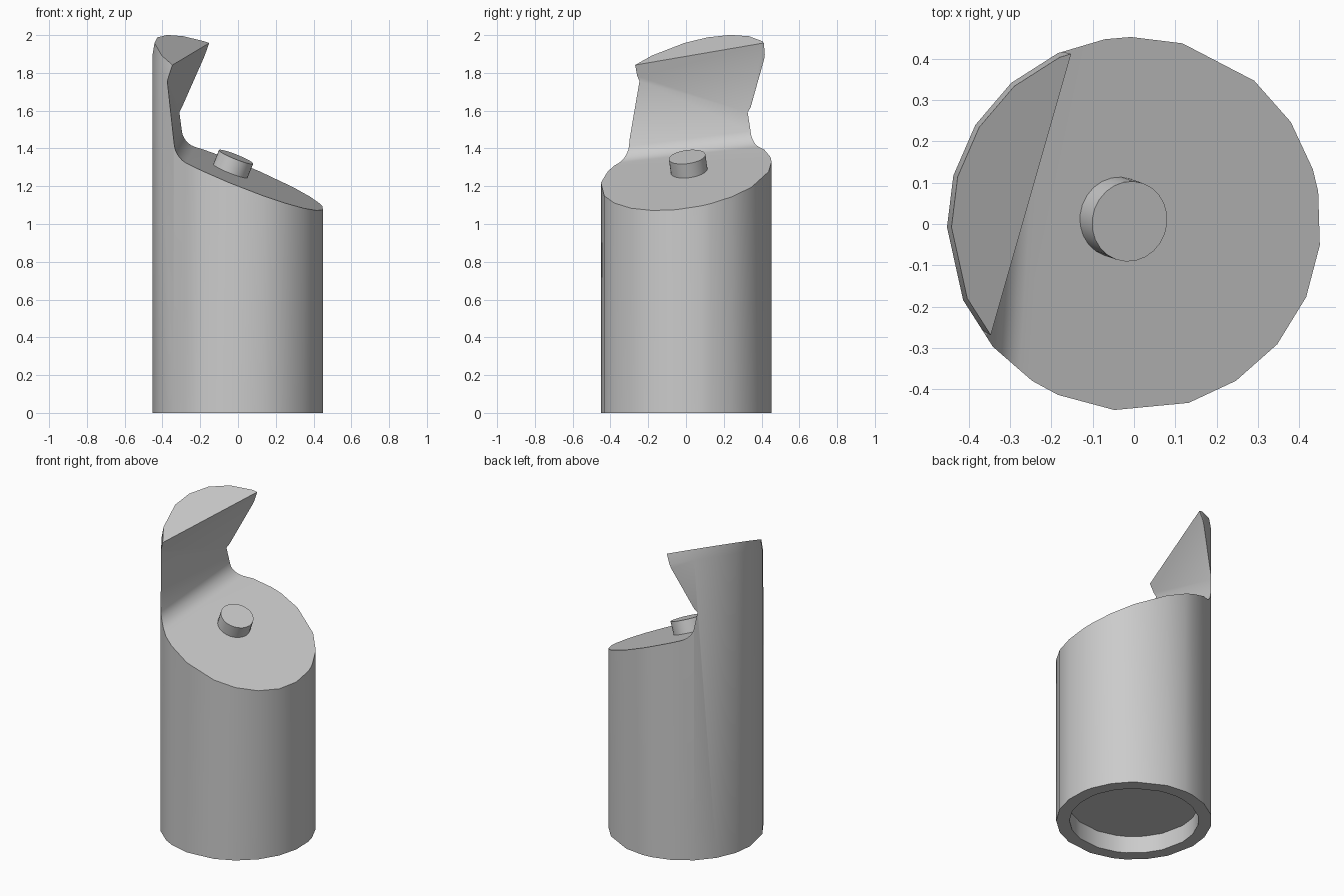
import bpy, bmesh, math
from mathutils import Vector, Matrix

if "Cube" in bpy.data.objects:
    bpy.data.objects.remove(bpy.data.objects["Cube"])

grey = bpy.data.materials.new("plain_grey")
grey.use_nodes = True
grey.diffuse_color = (0.6, 0.6, 0.6, 1)
grey.node_tree.nodes["Principled BSDF"].inputs["Base Color"].default_value = (0.6, 0.6, 0.6, 1)


def add_object(name, bm):
    bmesh.ops.recalc_face_normals(bm, faces=bm.faces)
    mesh = bpy.data.meshes.new(name)
    bm.to_mesh(mesh)
    bm.free()
    mesh.materials.append(grey)
    ob = bpy.data.objects.new(name, mesh)
    bpy.context.collection.objects.link(ob)
    return ob


def activate(ob):
    bpy.ops.object.select_all(action="DESELECT")
    ob.select_set(True)
    bpy.context.view_layer.objects.active = ob


def smooth(ob):
    activate(ob)
    bpy.ops.object.shade_smooth_by_angle(angle=math.radians(32))


def top_plane(x, y):
    return 1.773 - 0.425 * x + 0.293 * y


# Round body: slightly uneven column with a recessed base and slanted top
RADIUS = 0.453
ANGLES = [-6.5, 10, 17, 33, 50, 75, 91, 99, 114, 131, 148, 165, 181,
          204, 221, 237, 246, 264, 287, 303, 320, 337]
rim = [(RADIUS * math.cos(math.radians(a)), RADIUS * math.sin(math.radians(a))) for a in ANGLES]

bm = bmesh.new()


def ring(scale, height):
    return [bm.verts.new((x * scale, y * scale, height(x * scale, y * scale))) for x, y in rim]


rings = [ring(0.83, lambda x, y: 0.11),
         ring(0.83, lambda x, y: 0),
         ring(1, lambda x, y: 0),
         ring(1, lambda x, y: top_plane(x, y) - 0.07),
         ring(0.976, top_plane)]
for low, high in zip(rings, rings[1:]):
    for i in range(len(rim)):
        j = (i + 1) % len(rim)
        bm.faces.new((low[i], low[j], high[j], high[i]))
bm.faces.new(rings[0])
bm.faces.new(rings[-1])
body = add_object("body", bm)

# Notch cutter: a block trimmed by the slope, the wall and the overhang
slope = Vector((0.4, -0.14, 1)).normalized()
wall = Vector((0.217, -0.0166, 0.0265)).normalized()
overhang = Vector((0.248, -0.0548, -0.094)).normalized()
corner = Vector((-0.31, 0.33, 1.59))

bm = bmesh.new()
bmesh.ops.create_cube(bm, size=4, matrix=Matrix.Translation((0, 0, 2)))
for point, normal in [((0, 0, 1.263), slope), (corner, wall), (corner, overhang)]:
    geom = bm.verts[:] + bm.edges[:] + bm.faces[:]
    cut = bmesh.ops.bisect_plane(bm, geom=geom, plane_co=point, plane_no=normal, clear_inner=True)
    edges = [e for e in cut["geom_cut"] if isinstance(e, bmesh.types.BMEdge)]
    bmesh.ops.contextual_create(bm, geom=edges)
bmesh.ops.recalc_face_normals(bm, faces=bm.faces)


def lies_on(edge, normal):
    return any(f.normal.dot(-normal) > 0.999 for f in edge.link_faces)


crease = [e for e in bm.edges if lies_on(e, slope) and lies_on(e, wall)]
bmesh.ops.bevel(bm, geom=crease, offset=0.06, segments=5, profile=0.5, affect="EDGES")
cutter = add_object("notch_cutter", bm)
cutter.hide_render = True

activate(body)
mod = body.modifiers.new("notch", "BOOLEAN")
mod.operation = "DIFFERENCE"
mod.solver = "EXACT"
mod.object = cutter
bpy.ops.object.modifier_apply(modifier=mod.name)
bpy.data.objects.remove(cutter)
smooth(body)

# Button standing square on the slope
bm = bmesh.new()
tilt = slope.to_track_quat("Z", "Y").to_matrix().to_4x4()
centre = Vector((-0.027, 0.012, 1.314))
bmesh.ops.create_cone(bm, cap_ends=True, segments=24, radius1=0.098, radius2=0.098,
                      depth=0.09, matrix=Matrix.Translation(centre) @ tilt)
smooth(add_object("button", bm))
